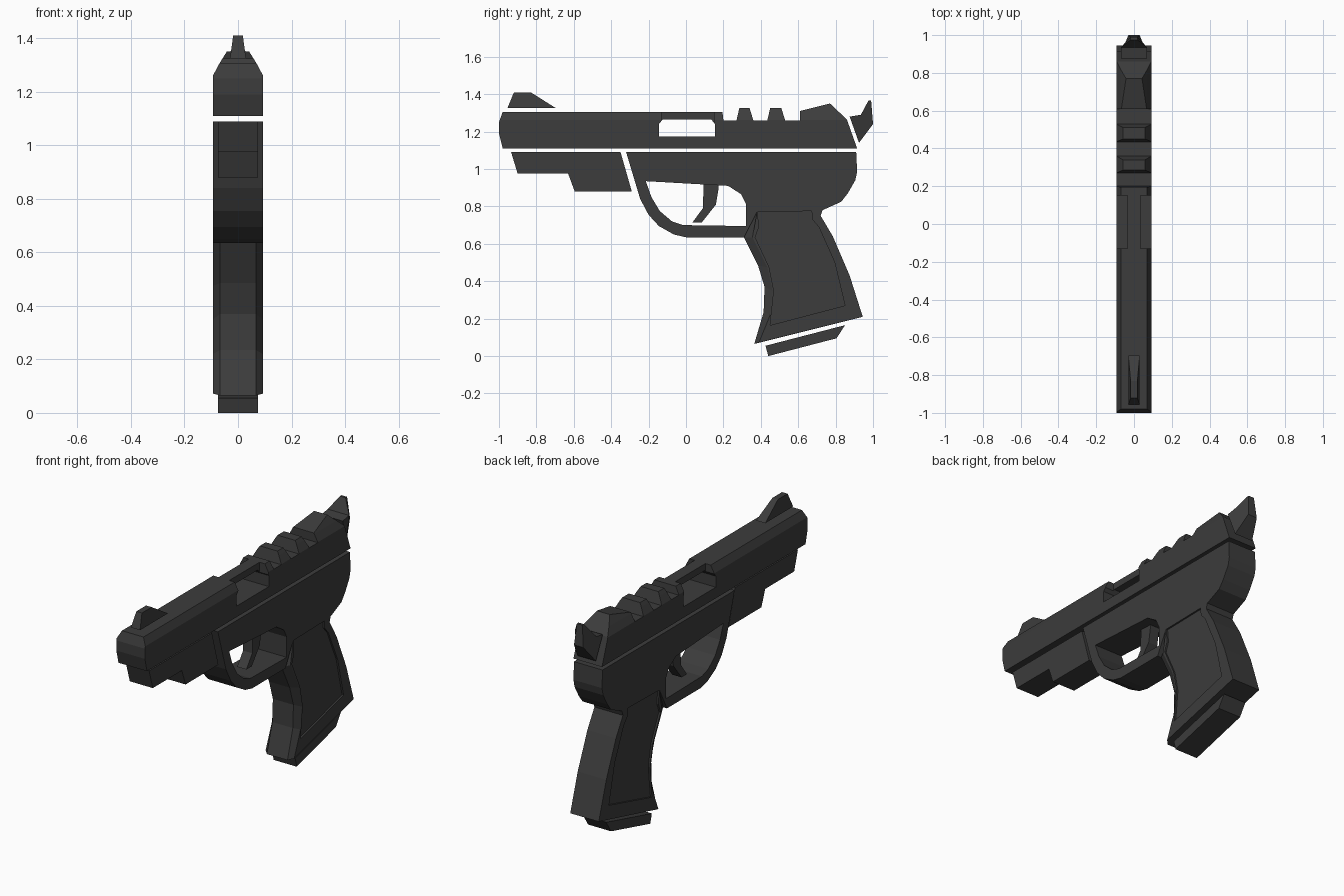
import bpy, bmesh

if "Cube" in bpy.data.objects:
    bpy.data.objects.remove(bpy.data.objects["Cube"])

mat = bpy.data.materials.new("dark_metal")
mat.diffuse_color = (0.045, 0.045, 0.045, 1)
mat.use_nodes = True
mat.node_tree.nodes["Principled BSDF"].inputs["Base Color"].default_value = mat.diffuse_color
W = 0.093


def loft(name, layers):
    """Skin equal-length rings of 3D points and cap both ends."""
    bm = bmesh.new()
    rings = [[bm.verts.new(p) for p in ring] for ring in layers]
    n = len(rings[0])
    for a, b in zip(rings, rings[1:]):
        for i in range(n):
            j = (i + 1) % n
            bm.faces.new((a[i], a[j], b[j], b[i]))
    bm.faces.new(rings[0][::-1])
    bm.faces.new(rings[-1])
    bmesh.ops.recalc_face_normals(bm, faces=bm.faces)
    me = bpy.data.meshes.new(name)
    bm.to_mesh(me)
    bm.free()
    ob = bpy.data.objects.new(name, me)
    me.materials.append(mat)
    bpy.context.collection.objects.link(ob)
    return ob


def prism(name, pts, w, centre=0):
    """Side profile (y, z[, half width]) extruded across x."""
    return loft(name, [[(centre + s * (p[2] if len(p) > 2 else w), p[0], p[1])
                        for p in pts] for s in (-1, 1)])


def boolean(ob, cutter, op='DIFFERENCE'):
    mod = ob.modifiers.new("cut", 'BOOLEAN')
    mod.operation, mod.object, mod.solver = op, cutter, 'EXACT'
    bpy.context.view_layer.objects.active = ob
    bpy.ops.object.modifier_apply(modifier=mod.name)
    bpy.data.objects.remove(cutter)


def rect(y0, y1, z0, z1):
    return [(y0, z0), (y1, z0), (y1, z1), (y0, z1)]


# slide: side profile intersected with the chamfered cross-section
slide = prism("slide", [
    (-.98, 1.11), (.915, 1.11), (.86, 1.265), (.77, 1.35), (.61, 1.31), (.61, 1.26),
    (.53, 1.26), (.51, 1.325), (.45, 1.325), (.435, 1.26), (.36, 1.26), (.34, 1.325),
    (.285, 1.325), (.27, 1.26), (.2, 1.26), (.195, 1.305), (-.98, 1.305),
    (-1, 1.25), (-1, 1.19)], .12)
half = [(W, 1.0), (W, 1.262), (.07, 1.305), (.036, 1.36)]
section = half + [(-x, z) for x, z in reversed(half)]
boolean(slide, loft("section", [[(x, y, z) for x, z in section] for y in (-1.2, 1.2)]),
        'INTERSECT')

# ejection port, open on both sides with a narrow bridge on top
boolean(slide, prism("port", [(-.145, 1.175), (.155, 1.175), (.155, 1.24), (.135, 1.265),
                              (-.125, 1.265), (-.145, 1.24)], .2))
for s in (-1, 1):
    boolean(slide, prism("port_side", rect(-.13, .15, 1.2, 1.4), .1, s * .135))

# sights and hammer
prism("front_sight", [(-.955, 1.325, .03), (-.695, 1.325, .03), (-.83, 1.41, .018),
                      (-.92, 1.41, .018)], .03)
prism("hammer", [(.875, 1.28, .07), (.925, 1.14, .06), (1, 1.24, .03), (.99, 1.365, .018),
                 (.975, 1.365, .018), (.935, 1.29, .07)], .05)

# rail under the barrel
prism("front_rail", [(-.935, 1.09), (-.9, .975), (-.63, .975), (-.595, .88), (-.29, .88),
                     (-.35, 1.09)], .075)

# frame with trigger guard opening
frame = prism("frame", [
    (-.32, 1.09), (-.245, .84), (-.2, .755), (-.145, .695), (-.065, .65), (0, .635),
    (.31, .635), (.38, .77), (.67, .775), (.72, .75), (.73, .78), (.83, .825),
    (.865, .87), (.905, .94), (.915, .985), (.91, 1.09)], W)
boolean(frame, prism("guard_hole", [
    (-.215, .935), (-.185, .85), (-.14, .775), (-.075, .72), (-.015, .7), (.32, .695),
    (.32, .815), (.295, .865), (.225, .91)], .2))

# trigger
prism("trigger", [(.095, .93), (.175, .92), (.175, .9), (.16, .81), (.085, .715),
                  (.035, .715), (.09, .79)], .03)

# grip with chamfered front edges
back = [(.945, .21), (.875, .43), (.785, .64), (.72, .75), (.67, .775), (.38, .77)]
front_mid = [(.31, .635), (.385, .485), (.42, .37), (.415, .235), (.365, .065)]
front_side = [(.355, .635), (.435, .475), (.462, .35), (.45, .22), (.39, .072)]
grip = loft("grip", [[(x, y, z) for y, z in back + front]
                     for x, front in ((-W, front_side), (-.067, front_mid),
                                      (.067, front_mid), (W, front_side))])

# recessed grip panels
panel = [(.38, .8), (.39, .69), (.37, .635), (.445, .475), (.47, .35), (.45, .165),
         (.85, .27), (.795, .5), (.71, .69), (.675, .73), (.67, .8)]
for s in (-1, 1):
    boolean(grip, prism("panel_cut", panel, .05, s * (W + .04)))

# magazine base
prism("magazine_base", [(.425, .055), (.44, 0), (.805, .095), (.85, .165)], .075)
